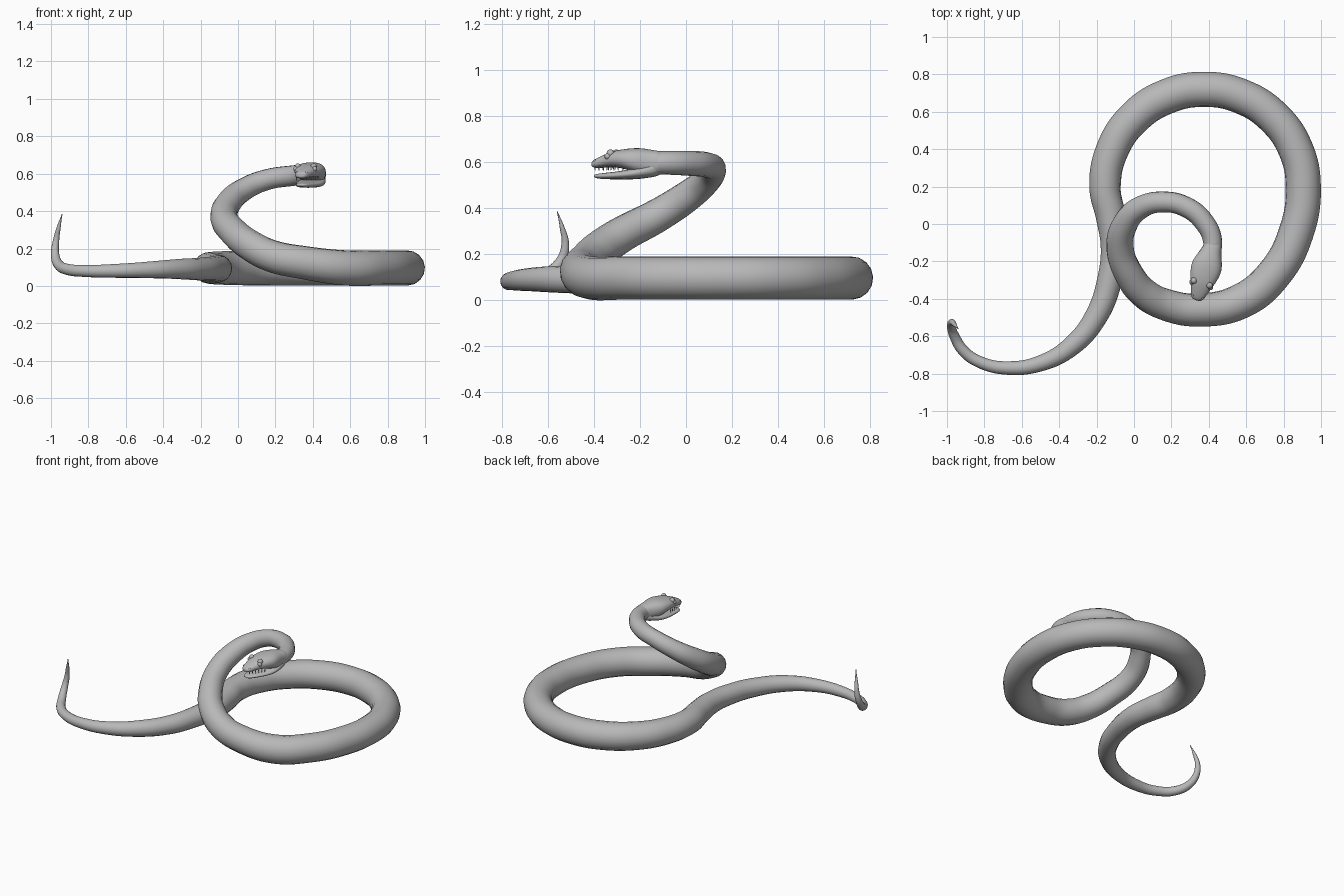
import bpy, bmesh
from math import cos, sin, pi, radians
from mathutils import Vector

cube = bpy.data.objects.get("Cube")
if cube:
    bpy.data.objects.remove(cube, do_unlink=True)

# One plain grey for the whole animal
grey = bpy.data.materials.new("plain grey")
grey.use_nodes = True
COLOUR = (0.48, 0.48, 0.48, 1)
grey.diffuse_color = COLOUR
grey.node_tree.nodes["Principled BSDF"].inputs["Base Color"].default_value = COLOUR


def add_mesh(name, bm):
    """Turn a bmesh into a smooth, coloured object."""
    bmesh.ops.recalc_face_normals(bm, faces=bm.faces)
    for face in bm.faces:
        face.smooth = True
    mesh = bpy.data.meshes.new(name)
    bm.to_mesh(mesh)
    bm.free()
    mesh.materials.append(grey)
    obj = bpy.data.objects.new(name, mesh)
    bpy.context.collection.objects.link(obj)
    return obj


# Body path from tail tip to neck: x, y, z, radius
tail = [
    (-.94, -.56, .385, .002), (-.957, -.54, .32, .01), (-.973, -.525, .24, .017),
    (-.978, -.545, .17, .022), (-.96, -.6, .115, .027), (-.91, -.68, .088, .03),
    (-.82, -.74, .08, .032), (-.68, -.77, .08, .036), (-.5, -.745, .085, .043),
    (-.33, -.65, .09, .053), (-.2, -.49, .09, .061), (-.13, -.3, .093, .067),
    (-.105, -.12, .093, .073), (-.125, .04, .092, .079),
]
# Resting coil: a half ellipse at the back, a deeper quarter ellipse in front
coil = []
for i in range(12):
    a = pi - i * pi / 8
    depth = .52 if sin(a) >= 0 else .66
    coil.append((.375 + .53 * cos(a), .2 + depth * sin(a), .096, min(.094, .084 + .004 * i)))
rise = [
    (.35, -.46, .125, .089), (.18, -.435, .16, .086), (.06, -.375, .22, .082),
    (-.02, -.28, .285, .078), (-.075, -.12, .37, .073), (-.045, .005, .45, .068),
    (.03, .085, .515, .061), (.15, .118, .567, .056), (.28, .09, .588, .055),
    (.375, .01, .595, .054), (.42, -.09, .597, .051), (.41, -.17, .597, .05),
]
path = tail + coil + rise

curve = bpy.data.curves.new("body", "CURVE")
curve.dimensions = "3D"
curve.bevel_depth = 1
curve.bevel_resolution = 6
curve.resolution_u = 10
curve.use_fill_caps = True
spline = curve.splines.new("BEZIER")
spline.radius_interpolation = "CARDINAL"
spline.bezier_points.add(len(path) - 1)
for point, (x, y, z, r) in zip(spline.bezier_points, path):
    point.co = (x, y, z)
    point.radius = r
    point.handle_left_type = point.handle_right_type = "AUTO"
curve.materials.append(grey)
body = bpy.data.objects.new("body", curve)
bpy.context.collection.objects.link(body)
bpy.context.view_layer.objects.active = body
body.select_set(True)
bpy.ops.object.convert(target="MESH")
body = bpy.context.object
bpy.ops.object.shade_smooth_by_angle(angle=radians(60))

# Head frame: origin at the neck, pointing along the snout
neck = Vector((.425, -.11, 0))
forward = Vector((-.292, -.957, 0)).normalized()
side = Vector((-forward.y, forward.x, 0))


def head_point(along, across, z):
    return neck + forward * along + side * across + Vector((0, 0, z))


def loft(name, sections, sides=16):
    """Skin rings given as distance, half width, bottom, top."""
    bm = bmesh.new()
    rings = []
    for along, half, low, high in sections:
        ring = []
        for i in range(sides):
            a = 2 * pi * i / sides
            # slightly boxy ellipse
            u, v = [abs(t) ** .85 * (1 if t > 0 else -1) for t in (cos(a), sin(a))]
            z = (low + high) / 2 + v * (high - low) / 2
            ring.append(bm.verts.new(head_point(along, half * u, z)))
        rings.append(ring)
    for a, b in zip(rings, rings[1:]):
        for i in range(sides):
            j = (i + 1) % sides
            bm.faces.new((a[i], a[j], b[j], b[i]))
    bm.faces.new(rings[0])
    bm.faces.new(rings[-1])
    obj = add_mesh(name, bm)
    obj.modifiers.new("smooth", "SUBSURF").levels = 2
    return obj


loft("skull", [
    (-.03, .045, .55, .645), (.03, .052, .542, .652), (.075, .071, .545, .661),
    (.12, .086, .556, .663), (.17, .079, .573, .657), (.215, .065, .578, .649),
    (.255, .049, .576, .633), (.29, .039, .573, .617), (.308, .026, .577, .605),
    (.312, .01, .585, .596),
])
loft("lower_jaw", [
    (-.01, .042, .543, .62), (.05, .062, .532, .59), (.11, .081, .525, .575),
    (.17, .072, .524, .563), (.22, .056, .525, .557), (.26, .043, .526, .553),
    (.29, .031, .529, .549), (.303, .014, .535, .545),
])

# Eyes, brow ridges and nostrils on both sides
for sign, label in ((1, "left"), (-1, "right")):
    for part, along, across, z, size in (
        ("eye", .225, .052, .625, .014),
        ("brow", .215, .044, .638, .017),
        ("nostril", .29, .027, .605, .007),
    ):
        bm = bmesh.new()
        bmesh.ops.create_uvsphere(bm, u_segments=16, v_segments=10, radius=size)
        bmesh.ops.translate(bm, verts=bm.verts, vec=head_point(along, sign * across, z))
        add_mesh(f"{label}_{part}", bm)

# Small teeth hanging from the upper lip
bm = bmesh.new()
for sign in (-1, 1):
    for i in range(6):
        along = .19 + i * .02
        across = sign * (.06 - i * .0065)
        tooth = bmesh.ops.create_cone(bm, segments=6, radius1=.001, radius2=.004, depth=.02)
        bmesh.ops.translate(bm, verts=tooth["verts"], vec=head_point(along, across, .574))
add_mesh("teeth", bm)
